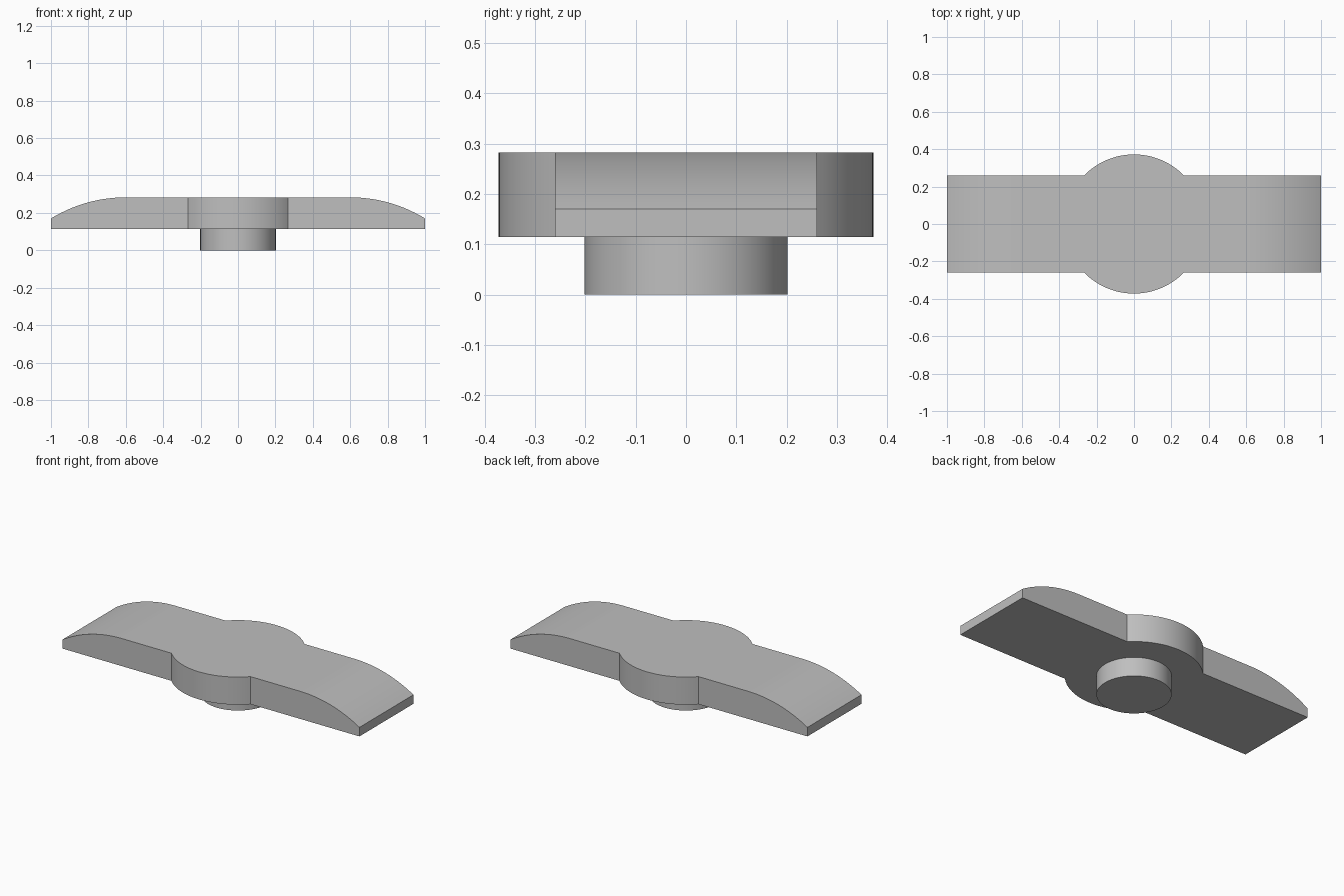
import bpy
import bmesh
import math

cube = bpy.data.objects.get("Cube")
if cube:
    bpy.data.objects.remove(cube, do_unlink=True)

# Main sizes
HALF_LENGTH, HALF_WIDTH = 1.0, 0.26
HUB_RADIUS, BOSS_RADIUS = 0.372, 0.202
BOTTOM, TOP, TIP = 0.115, 0.283, 0.17
CURVE_START = 0.6

grey = bpy.data.materials.new("plain grey")
grey.use_nodes = True
grey.diffuse_color = (0.52, 0.52, 0.52, 1)
grey.node_tree.nodes["Principled BSDF"].inputs["Base Color"].default_value = grey.diffuse_color


def prism(name, points, shift):
    """Extrude a closed outline of 3D points along a vector."""
    bm = bmesh.new()
    face = bm.faces.new([bm.verts.new(p) for p in points])
    ext = bmesh.ops.extrude_face_region(bm, geom=[face])
    moved = [v for v in ext["geom"] if isinstance(v, bmesh.types.BMVert)]
    bmesh.ops.translate(bm, verts=moved, vec=shift)
    bmesh.ops.recalc_face_normals(bm, faces=bm.faces)
    mesh = bpy.data.meshes.new(name)
    bm.to_mesh(mesh)
    bm.free()
    mesh.materials.append(grey)
    obj = bpy.data.objects.new(name, mesh)
    bpy.context.collection.objects.link(obj)
    return obj


def activate(obj):
    bpy.ops.object.select_all(action='DESELECT')
    obj.select_set(True)
    bpy.context.view_layer.objects.active = obj


def arc(radius, start, end, steps):
    return [(radius * math.cos(start + (end - start) * i / steps),
             radius * math.sin(start + (end - start) * i / steps))
            for i in range(steps + 1)]


# Side profile: flat underside, top rounding down to each tip
run, drop = HALF_LENGTH - CURVE_START, TOP - TIP
radius = (run ** 2 + drop ** 2) / (2 * drop)
sweep = math.asin(run / radius)
curve = [(CURVE_START + x, TOP - radius + z)
         for x, z in arc(radius, math.pi / 2 - sweep, math.pi / 2, 20)]
right = [(HALF_LENGTH, BOTTOM)] + curve
profile = right + [(-x, z) for x, z in reversed(right)]
body = prism("bar_with_hub", [(x, -0.6, z) for x, z in profile], (0, 1.2, 0))

# Plan outline: straight bar with round hub bulging on both long sides
angle = math.asin(HALF_WIDTH / HUB_RADIUS)
half = [(1.2, HALF_WIDTH)] + arc(HUB_RADIUS, angle, math.pi - angle, 32) + [(-1.2, HALF_WIDTH)]
plan = half + [(-x, -y) for x, y in half]
cutter = prism("plan_cutter", [(x, y, -0.5) for x, y in plan], (0, 0, 1.5))
cutter.hide_render = True

trim = body.modifiers.new("trim to plan", 'BOOLEAN')
trim.operation = 'INTERSECT'
trim.solver = 'EXACT'
trim.object = cutter
activate(body)
bpy.ops.object.modifier_apply(modifier=trim.name)
bpy.data.objects.remove(cutter, do_unlink=True)

# Round boss under the hub, set slightly into it
circle = arc(BOSS_RADIUS, 0, 2 * math.pi, 64)[:-1]
boss = prism("boss", [(x, y, 0) for x, y in circle], (0, 0, BOTTOM + 0.03))

for obj in (body, boss):
    activate(obj)
    bpy.ops.object.shade_smooth_by_angle(angle=math.radians(20))
